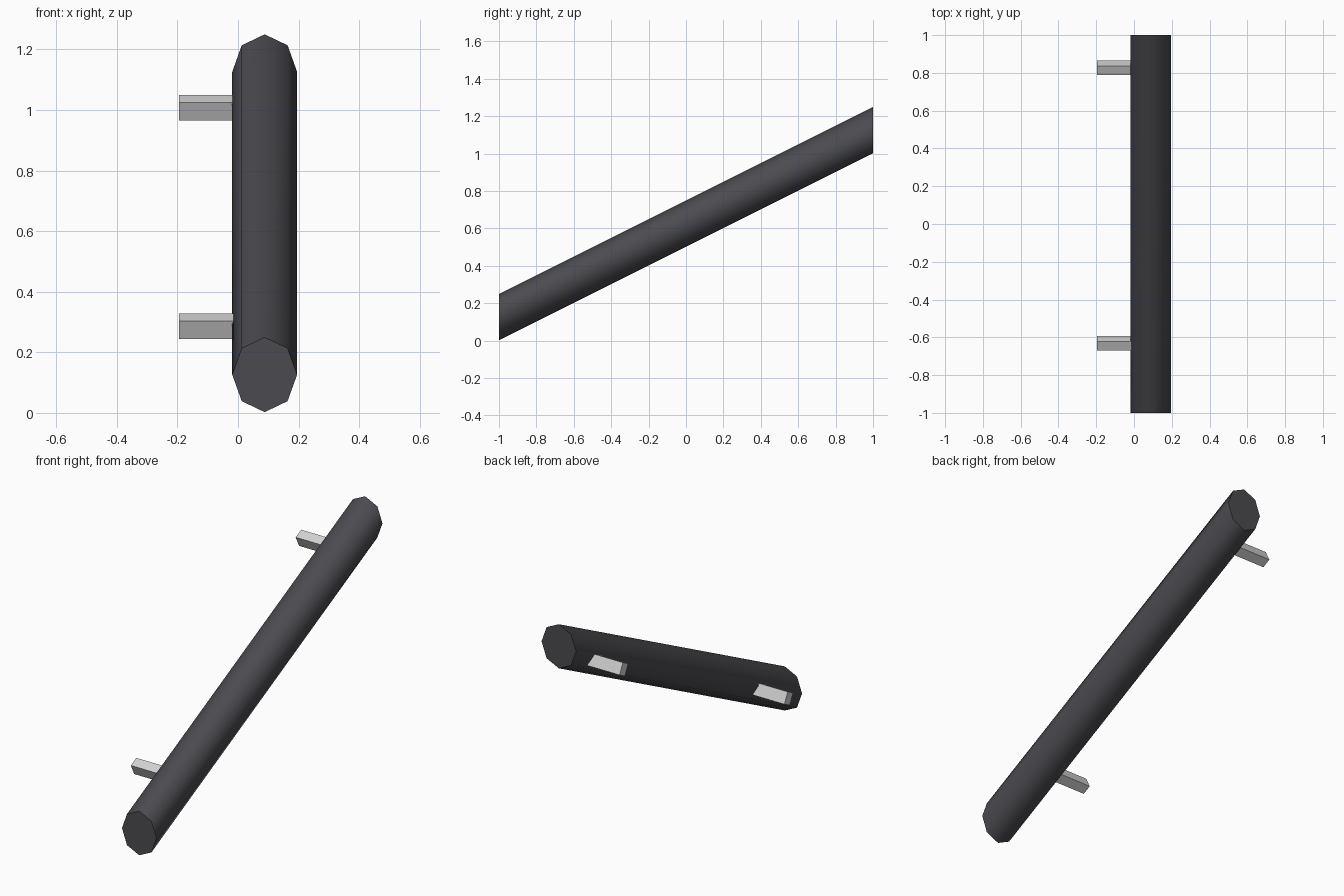
import bpy, bmesh, math

if "Cube" in bpy.data.objects:
    bpy.data.objects.remove(bpy.data.objects["Cube"])


def material(name, rgb):
    m = bpy.data.materials.new(name)
    m.diffuse_color = (*rgb, 1)
    m.use_nodes = True
    m.node_tree.nodes["Principled BSDF"].inputs["Base Color"].default_value = m.diffuse_color
    return m


dark = material("dark_grey", (0.07, 0.07, 0.08))
metal = material("light_metal", (0.65, 0.65, 0.66))


def loft(name, ring_a, ring_b, mat):
    """Closed prism between two matching rings of points."""
    bm = bmesh.new()
    a = [bm.verts.new(p) for p in ring_a]
    b = [bm.verts.new(p) for p in ring_b]
    n = len(a)
    for i in range(n):
        j = (i + 1) % n
        bm.faces.new((a[i], a[j], b[j], b[i]))
    bm.faces.new(a)
    bm.faces.new(b)
    bmesh.ops.recalc_face_normals(bm, faces=bm.faces)
    me = bpy.data.meshes.new(name)
    bm.to_mesh(me)
    bm.free()
    me.materials.append(mat)
    ob = bpy.data.objects.new(name, me)
    bpy.context.collection.objects.link(ob)
    return ob


# Sloping octagonal rail with upright end cuts
def rail_ring(y):
    zc = 0.626 + 0.5 * y
    return [(0.088 + 0.107 * math.sin(k * math.pi / 4), y,
             zc + 0.1235 * math.cos(k * math.pi / 4)) for k in range(8)]


rail = loft("hand_rail", rail_ring(-1), rail_ring(1), dark)
for p in rail.data.polygons:
    p.use_smooth = len(p.vertices) == 4
for e in rail.data.edges:
    ys = [rail.data.vertices[v].co.y for v in e.vertices]
    e.use_edge_sharp = ys[0] == ys[1]

# Wall brackets: bars tilted with the slope
slope = math.atan(0.5)
c, s = math.cos(slope), math.sin(slope)
for name, y, z in (("lower_bracket", -0.631, 0.286), ("upper_bracket", 0.828, 1.007)):
    section = [(y + u * c - v * s, z + u * s + v * c)
               for u, v in ((-.027, -.033), (.027, -.033), (.027, .033), (-.027, .033))]
    loft(name, [(-0.195, *q) for q in section], [(0.01, *q) for q in section], metal)
